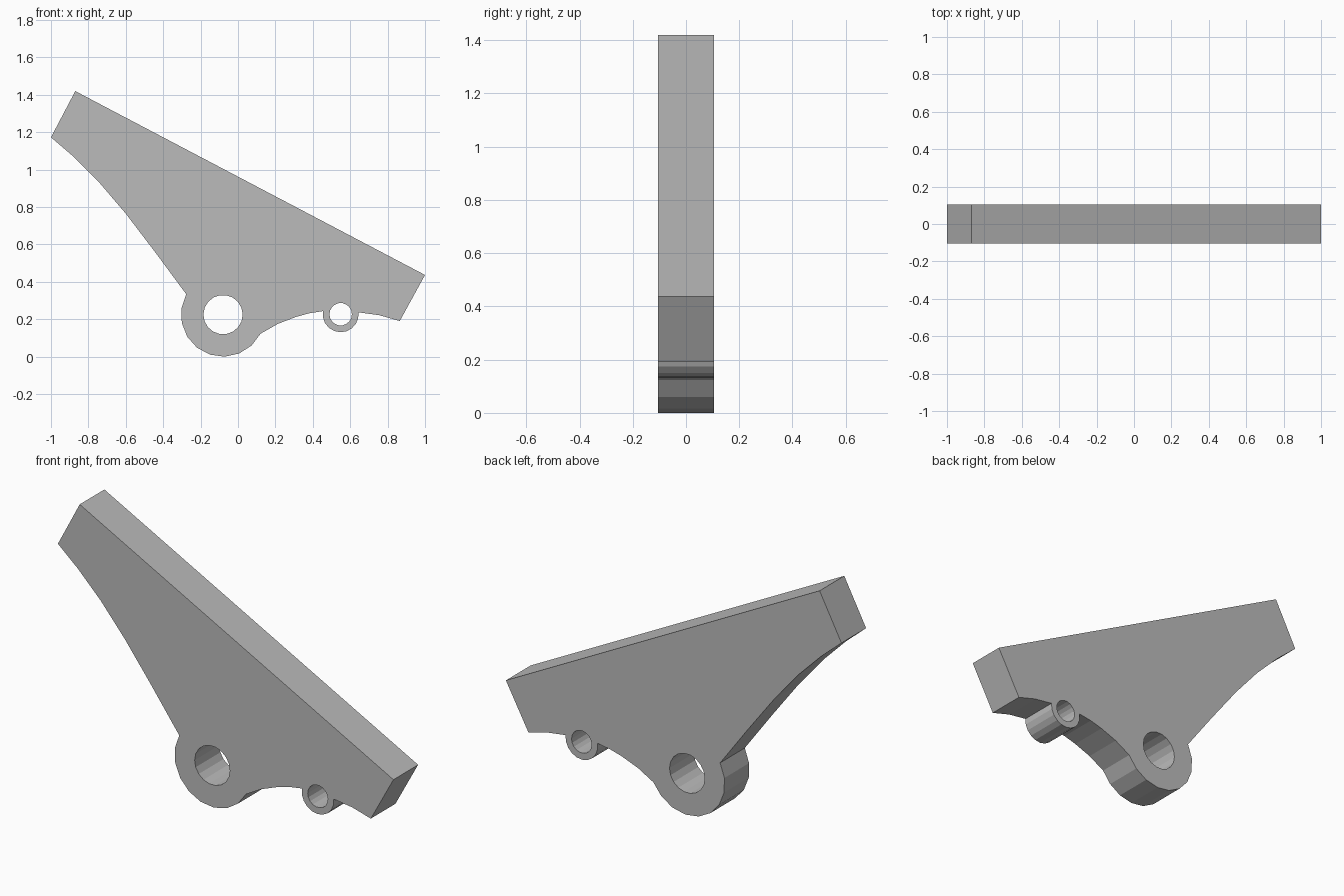
import bpy
from math import cos, sin, radians

cube = bpy.data.objects.get("Cube")
if cube:
    bpy.data.objects.remove(cube)

HALF_THICKNESS = 0.105
BIG, SMALL = (-0.08, 0.225), (0.549, 0.227)   # pivot centres


def arc(centre, radius, start, end, steps):
    """Points from the start angle to the end angle, in degrees."""
    angles = [radians(start + (end - start) * i / steps) for i in range(steps + 1)]
    return [(centre[0] + radius * cos(a), centre[1] + radius * sin(a)) for a in angles]


def add_loop(curve, points):
    spline = curve.splines.new("POLY")
    spline.points.add(len(points) - 1)
    for p, (x, z) in zip(spline.points, points):
        p.co = (x, z, 0, 1)
    spline.use_cyclic_u = True
    spline.use_smooth = False


# Outline: slanted top edge, curved left side, two round bosses below
outline = [(1, 0.437), (-0.87, 1.42), (-1, 1.173),
           (-0.88, 1.07), (-0.745, 0.935), (-0.6, 0.765), (-0.44, 0.555)]
outline += arc(BIG, 0.225, 151, 333, 9)
outline += [(0.212, 0.175), (0.308, 0.212), (0.38, 0.232)]
outline += arc(SMALL, 0.096, 170, 366, 10)
outline += [(0.755, 0.222), (0.865, 0.191)]

curve = bpy.data.curves.new("bracket_plate", "CURVE")
curve.dimensions = "2D"
curve.fill_mode = "BOTH"
curve.extrude = HALF_THICKNESS
add_loop(curve, outline)

# Pivot holes
add_loop(curve, arc(BIG, 0.105, 0, 360, 18)[:-1])
add_loop(curve, arc(SMALL, 0.06, 0, 360, 18)[:-1])

# Stand the plate upright and turn it into a mesh
plate = bpy.data.objects.new("bracket_plate", curve)
bpy.context.collection.objects.link(plate)
plate.rotation_euler.x = radians(90)
bpy.ops.object.select_all(action="DESELECT")
plate.select_set(True)
bpy.context.view_layer.objects.active = plate
bpy.ops.object.convert(target="MESH")
bpy.ops.object.transform_apply(location=False, rotation=True, scale=False)
bpy.ops.object.mode_set(mode="EDIT")
bpy.ops.mesh.select_all(action="SELECT")
bpy.ops.mesh.remove_doubles(threshold=0.0005)
bpy.ops.mesh.normals_make_consistent(inside=False)
bpy.ops.object.mode_set(mode="OBJECT")
bpy.ops.object.shade_flat()

# Grey material
grey = bpy.data.materials.new("plain_grey")
grey.use_nodes = True
colour = (0.5, 0.5, 0.5, 1)
grey.diffuse_color = colour
grey.node_tree.nodes["Principled BSDF"].inputs["Base Color"].default_value = colour
plate.data.materials.clear()
plate.data.materials.append(grey)
